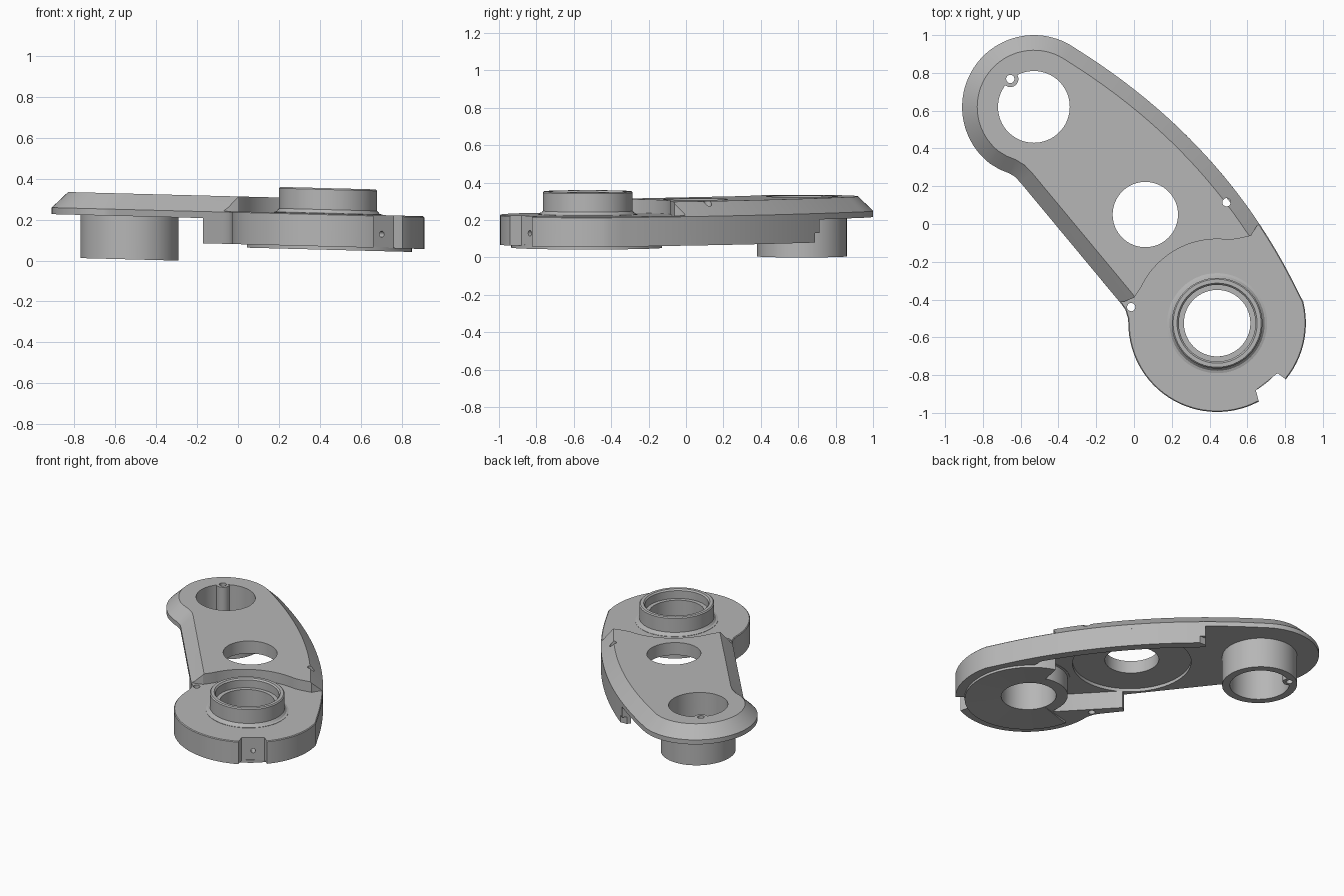
import bpy, bmesh, math
from mathutils import Vector, Matrix

if "Cube" in bpy.data.objects:
    bpy.data.objects.remove(bpy.data.objects["Cube"])

grey = bpy.data.materials.new("metal grey")
grey.diffuse_color = (0.47, 0.47, 0.47, 1)
grey.use_nodes = True
grey.node_tree.nodes["Principled BSDF"].inputs["Base Color"].default_value = grey.diffuse_color
POST, MID, BORE = (-0.53, 0.62), (0.06, 0.05), (0.44, -0.525)
FLOOR, RIM, DECK, TOP = 0.203, 0.235, 0.24, 0.313


def arc(c, r, a0, a1, n):
    return [(c[0] + r * math.cos(math.radians(a0 + (a1 - a0) * i / n)),
             c[1] + r * math.sin(math.radians(a0 + (a1 - a0) * i / n))) for i in range(n + 1)]


def bow(t):
    """Long curved edge of the arm."""
    a, b, c = Vector((-0.312, 0.931)), Vector((0.51, 0.42)), Vector((0.893, -0.41))
    return tuple(a * (1 - t) ** 2 + b * 2 * t * (1 - t) + c * t * t)


def inset(pts, d, closed=True):
    """Move a clockwise path inward."""
    out, n = [], len(pts)
    for i, p in enumerate(pts):
        a = pts[(i - 1) % n] if closed or i else p
        b = pts[(i + 1) % n] if closed or i < n - 1 else p
        t = (Vector(b) - Vector(a)).normalized()
        out.append((p[0] + t.y * d, p[1] - t.x * d))
    return out


def finish(bm, name):
    bmesh.ops.recalc_face_normals(bm, faces=bm.faces)
    me = bpy.data.meshes.new(name)
    bm.to_mesh(me)
    bm.free()
    me.materials.append(grey)
    ob = bpy.data.objects.new(name, me)
    bpy.context.collection.objects.link(ob)
    return ob


def loft(name, layers):
    """Solid through stacked outlines given as (points, z)."""
    bm = bmesh.new()
    rings = [[bm.verts.new((x, y, z)) for x, y in pts] for pts, z in layers]
    n = len(rings[0])
    for a, b in zip(rings, rings[1:]):
        for i in range(n):
            j = (i + 1) % n
            bm.faces.new((a[i], a[j], b[j], b[i]))
    bm.faces.new(rings[0])
    bm.faces.new(rings[-1])
    return finish(bm, name)


def prism(name, pts, z0, z1):
    return loft(name, [(pts, z0), (pts, z1)])


def rod(c, r, z0, z1, n=64):
    return prism("cutter", arc(c, r, 0, 360, n)[:-1], z0, z1)


def lathe(name, c, profile, a0=0, a1=360, n=64):
    """Turn a closed (radius, z) profile around a vertical axis."""
    bm = bmesh.new()
    full = a1 - a0 == 360
    rings = []
    for i in range(n if full else n + 1):
        a = math.radians(a0 + (a1 - a0) * i / n)
        rings.append([bm.verts.new((c[0] + r * math.cos(a), c[1] + r * math.sin(a), z))
                      for r, z in profile])
    m = len(profile)
    for i in range(n):
        a, b = rings[i], rings[(i + 1) % len(rings)]
        for k in range(m):
            bm.faces.new((a[k], a[(k + 1) % m], b[(k + 1) % m], b[k]))
    if not full:
        bm.faces.new(rings[0])
        bm.faces.new(rings[-1])
    return finish(bm, name)


def cut(ob, cutters):
    for c in cutters:
        m = ob.modifiers.new("cut", 'BOOLEAN')
        m.operation, m.solver, m.object = 'DIFFERENCE', 'EXACT', c
    me = bpy.data.meshes.new_from_object(ob.evaluated_get(bpy.context.evaluated_depsgraph_get()))
    ob.modifiers.clear()
    ob.data = me


# Shared outline, clockwise from the neck
neck = [(-0.032, -0.50), (-0.045, -0.455), (-0.07, -0.42)]
head = arc(POST, 0.38, 232, 55, 44)
edge = [bow(i / 24) for i in range(1, 24)]
lobe = arc(BORE, 0.47, 14, -180, 48)
outline = neck + [(-0.60, 0.218), (-0.63, 0.25), (-0.66, 0.268), (-0.71, 0.288)] + head + edge + lobe

# Arm plate with bevelled rim
arm = loft("arm_plate", [(outline, FLOOR), (outline, RIM), (inset(outline, 0.08), TOP)])

# Lower housing with side walls and an open pocket
wall = [bow(0.2 + 0.8 * i / 20) for i in range(20)]
inner = inset(wall[:16], 0.06, False)
housing_pts = (wall + lobe + neck + [(-0.17, -0.30), (-0.13, -0.27), (0.17, -0.57)]
               + arc(BORE, 0.25, 192, 75, 24) + arc(BORE, 0.41, 75, 55, 4) + inner[::-1])
housing = prism("lower_housing", housing_pts, 0.08, FLOOR)

# Cutters
deck = prism("deck_cutter", [(0.55, -0.078), (0.62, -0.062), (0.65, -0.01), (0.75, 0.06), (1.2, 0.06),
                             (1.2, -1.2), (-0.3, -1.2), (-0.3, -0.415), (-0.05, -0.41), (0.0, -0.39)]
             + arc(BORE, 0.445, 155, 82, 24), DECK, 0.6)
notch = prism("notch_cutter", [(0.69, -1.05), (0.645, -0.88), (0.76, -0.79), (0.80, -0.82), (0.95, -0.95)],
              -0.1, 0.5)
end_step = prism("step_cutter", [(-0.3, 0.69), (0.3, 0.69), (0.3, 0.9), (-0.3, 0.9)], 0, 0.13)
recess = rod(MID, 0.38, 0.1, 0.225)
post_hole, mid_hole, bore_hole = rod(POST, 0.19, -0.1, 0.5), rod(MID, 0.173, -0.1, 0.5), rod(BORE, 0.176, -0.1, 0.5)
PIN = (-0.655, 0.768)
pin_hole = rod(PIN, 0.022, -0.1, 0.5, 20)
neck_hole = rod((-0.015, -0.44), 0.022, -0.1, 0.5, 20)
edge_hole = rod((0.49, 0.115), 0.022, -0.1, 0.5, 20)
side_hole = rod((0, 0), 0.015, -0.12, 0.12, 16)
side_hole.data.transform(Matrix.Translation((0.703, -0.835, 0.147))
                         @ Vector((0.62, -0.78, 0)).to_track_quat('Z', 'Y').to_matrix().to_4x4())

# Turned parts
boss = lathe("bearing_boss", BORE, [(0.176, 0.2), (0.265, 0.2), (0.265, 0.242), (0.252, 0.246), (0.24, 0.26),
                                    (0.24, 0.358), (0.233, 0.365), (0.212, 0.365), (0.203, 0.355),
                                    (0.203, 0.30), (0.176, 0.30)])
post = lathe("hollow_post", POST, [(0.19, -0.008), (0.24, -0.008), (0.24, 0.215), (0.19, 0.215)])
sleeve = lathe("pin_sleeve", PIN, [(0.022, -0.008), (0.043, -0.008), (0.043, TOP - 0.001),
                                   (0.022, TOP - 0.001)], n=28)
dish = lathe("bottom_dish", BORE, [(0.176, 0.085), (0.176, 0.08), (0.25, 0.075), (0.41, 0.064), (0.41, 0.085)],
             -165, 75, 56)

cut(arm, [deck, recess, post_hole, mid_hole, bore_hole, pin_hole, neck_hole, edge_hole, notch])
cut(housing, [bore_hole, neck_hole, notch, side_hole, end_step])
cut(post, [pin_hole])

for c in (deck, notch, end_step, recess, post_hole, mid_hole, bore_hole, pin_hole, neck_hole, edge_hole, side_hole):
    bpy.data.objects.remove(c, do_unlink=True)

# Slight lean of the whole part, then smooth shading
lean = Matrix(((1, 0, 0, 0), (0, 1, 0, 0), (-0.026, 0, 1, 0), (0, 0, 0, 1)))
for ob in (arm, housing, boss, post, sleeve, dish):
    ob.data.transform(lean)
    bpy.ops.object.select_all(action='DESELECT')
    ob.select_set(True)
    bpy.context.view_layer.objects.active = ob
    bpy.ops.object.shade_smooth_by_angle(angle=math.radians(30))
